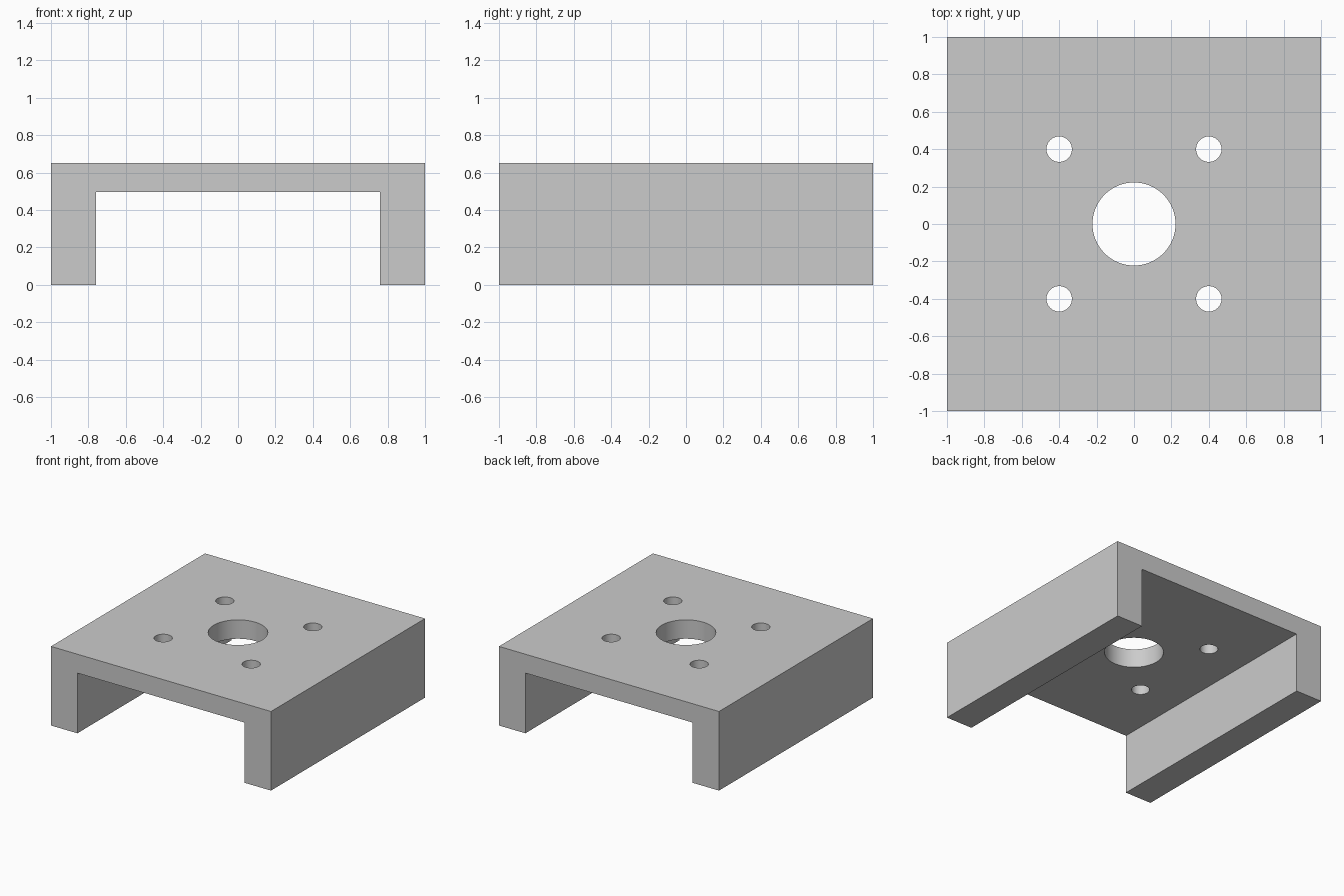
import bpy, bmesh

if "Cube" in bpy.data.objects:
    bpy.data.objects.remove(bpy.data.objects["Cube"])

HALF, HEIGHT = 1.0, 0.65
INNER_X, INNER_Z = 0.76, 0.495


# Channel bracket: U-shaped profile extruded from front to back
profile = [(-HALF, 0), (-INNER_X, 0), (-INNER_X, INNER_Z), (INNER_X, INNER_Z),
           (INNER_X, 0), (HALF, 0), (HALF, HEIGHT), (-HALF, HEIGHT)]
bm = bmesh.new()
face = bm.faces.new([bm.verts.new((x, -HALF, z)) for x, z in profile])
ext = bmesh.ops.extrude_face_region(bm, geom=[face])
bmesh.ops.translate(bm, vec=(0, 2 * HALF, 0),
                    verts=[v for v in ext["geom"] if isinstance(v, bmesh.types.BMVert)])
bmesh.ops.recalc_face_normals(bm, faces=bm.faces)
mesh = bpy.data.meshes.new("channel_bracket")
bm.to_mesh(mesh)
bm.free()
bracket = bpy.data.objects.new("channel_bracket", mesh)
bpy.context.collection.objects.link(bracket)


def drill(name, x, y, radius):
    """Cut a vertical through hole in the top plate."""
    bpy.ops.mesh.primitive_cylinder_add(vertices=64, radius=radius, depth=0.4,
                                        location=(x, y, (INNER_Z + HEIGHT) / 2))
    cutter = bpy.context.object
    cutter.name = name + "_cutter"
    cutter.hide_render = True
    cutter.display_type = 'WIRE'
    mod = bracket.modifiers.new(name, 'BOOLEAN')
    mod.operation = 'DIFFERENCE'
    mod.solver = 'EXACT'
    mod.object = cutter
    bpy.context.view_layer.objects.active = bracket
    bpy.ops.object.modifier_apply(modifier=name)
    bpy.data.objects.remove(cutter)


# Centre bore and four bolt holes
drill("centre_bore", 0, 0, 0.222)
for sx in (-1, 1):
    for sy in (-1, 1):
        drill("bolt_hole", 0.4 * sx, 0.4 * sy, 0.068)

# Smooth hole walls, sharp edges
bpy.ops.object.select_all(action='DESELECT')
bracket.select_set(True)
bpy.context.view_layer.objects.active = bracket
bpy.ops.object.shade_smooth_by_angle()
